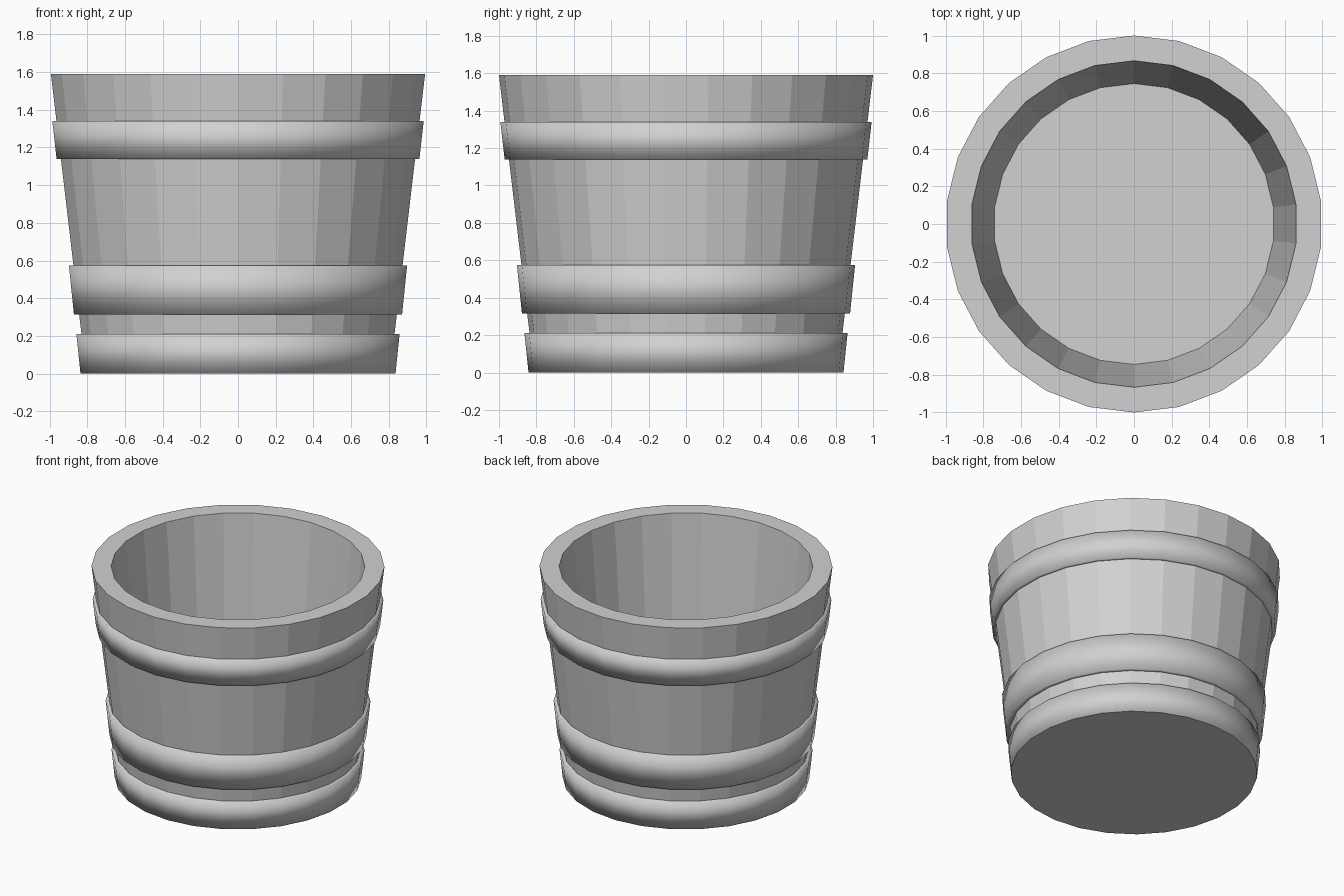
import bpy, bmesh
from math import sin, cos, tau

SIDES = 26
HEIGHT = 1.59

cube = bpy.data.objects.get("Cube")
if cube:
    bpy.data.objects.remove(cube, do_unlink=True)

grey = bpy.data.materials.new("plain grey")
grey.use_nodes = True
colour = (0.64, 0.64, 0.64, 1)
grey.diffuse_color = colour
grey.node_tree.nodes["Principled BSDF"].inputs["Base Color"].default_value = colour


def wall_radius(z):
    """Outer radius of the tapered wall at height z."""
    return 0.812 + (1 - 0.812) * z / HEIGHT


def lathe(name, profile, closed=False, smooth=False):
    """Spin (radius, z) points round the z axis; open profiles get end caps."""
    bm = bmesh.new()
    rings = []
    for r, z in profile:
        # A corner points along +y, a flat side along +x
        rings.append([bm.verts.new((r * sin(tau * i / SIDES), r * cos(tau * i / SIDES), z))
                      for i in range(SIDES)])
    pairs = list(zip(rings, rings[1:]))
    if closed:
        pairs.append((rings[-1], rings[0]))
    else:
        bm.faces.new(rings[0])
        bm.faces.new(rings[-1])
    for a, b in pairs:
        for i in range(SIDES):
            j = (i + 1) % SIDES
            bm.faces.new((a[i], a[j], b[j], b[i]))
    bmesh.ops.recalc_face_normals(bm, faces=bm.faces)
    for f in bm.faces:
        f.smooth = smooth
    mesh = bpy.data.meshes.new(name)
    bm.to_mesh(mesh)
    bm.free()
    mesh.materials.append(grey)
    obj = bpy.data.objects.new(name, mesh)
    bpy.context.collection.objects.link(obj)
    return obj


# Faceted tub: base, tapered wall, broad rim, inner wall, floor
lathe("tub", [(0.842, 0), (wall_radius(0), 0.002), (1, HEIGHT),
              (0.866, HEIGHT), (0.745, 0.2)])

# Softly shaded hoops round the wall
for name, low, high, low_out, high_out in (
        ("bottom_hoop", 0.001, 0.21, 0.03, 0.027),
        ("middle_hoop", 0.315, 0.575, 0.028, 0.024),
        ("top_hoop", 1.14, 1.34, 0.023, 0.022)):
    r0, r1 = wall_radius(low), wall_radius(high)
    lathe(name, [(r0 - 0.02, low), (r0 + low_out, low),
                 (r1 + high_out, high), (r1 - 0.02, high)],
          closed=True, smooth=True)
